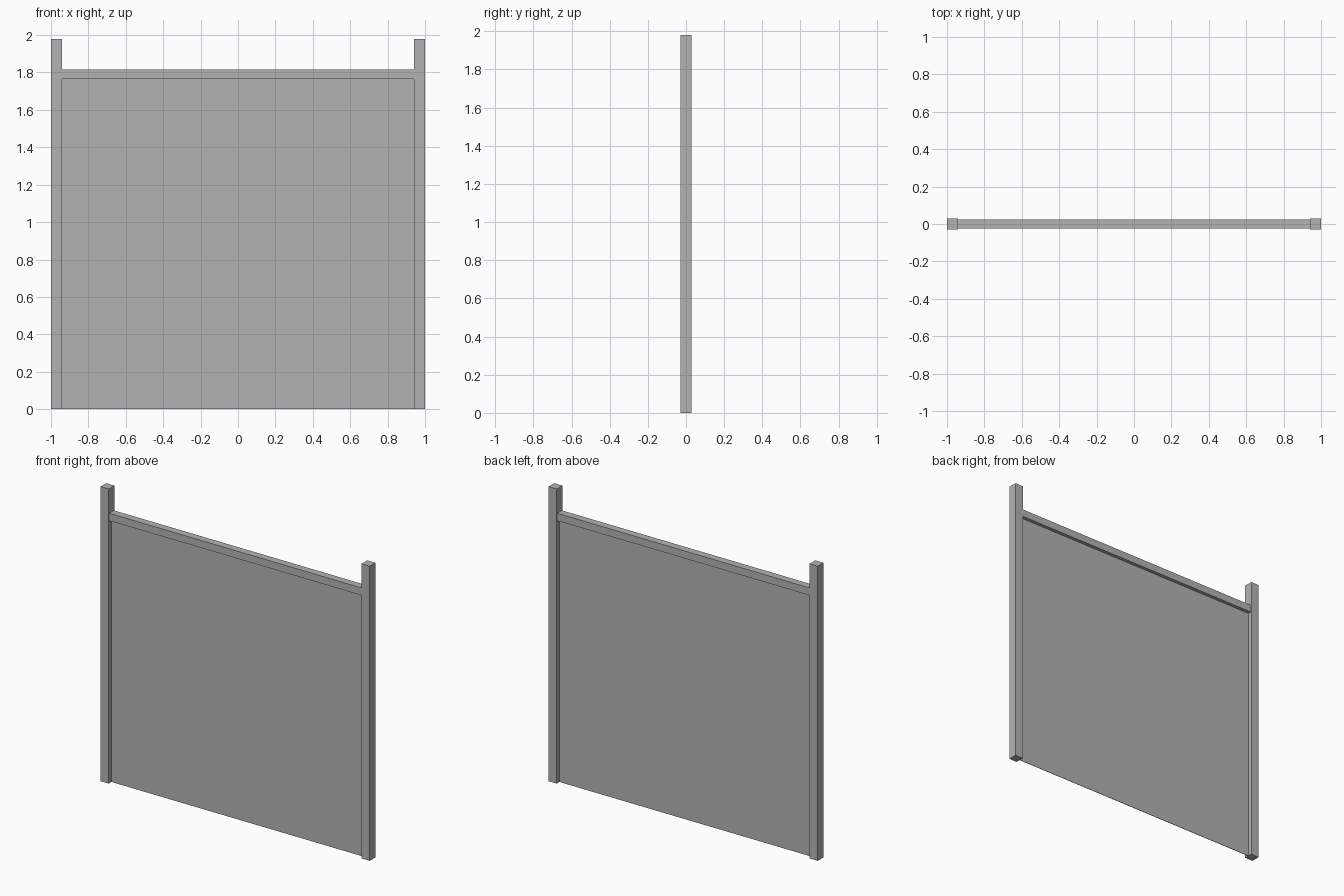
import bpy

cube = bpy.data.objects.get("Cube")
if cube:
    bpy.data.objects.remove(cube, do_unlink=True)

HEIGHT = 1.98
POST = 0.06
RAIL_BOTTOM, RAIL_TOP = 1.765, 1.815
INNER = 1 - POST

grey = bpy.data.materials.new("plain_grey")
grey.use_nodes = True
colour = (0.45, 0.45, 0.45, 1)
grey.diffuse_color = colour
grey.node_tree.nodes["Principled BSDF"].inputs["Base Color"].default_value = colour


def box(name, x, width, depth, bottom, top):
    """Add a box centred on y = 0, between two heights."""
    bpy.ops.mesh.primitive_cube_add(size=1, location=(x, 0, (bottom + top) / 2))
    obj = bpy.context.object
    obj.name = name
    obj.scale = (width, depth, top - bottom)
    bpy.ops.object.transform_apply(location=False, rotation=False, scale=True)
    obj.data.materials.append(grey)
    return obj


# Square posts at both ends
for side, sign in (("left", 1), ("right", -1)):
    box(side + "_post", sign * (1 - POST / 2), POST, POST, 0, HEIGHT)

# Top rail, slightly slimmer than the posts
box("top_rail", 0, 2 * INNER, 0.05, RAIL_BOTTOM, RAIL_TOP)

# Thin sheet hanging between the posts
box("panel", 0, 2 * INNER, 0.003, 0, RAIL_BOTTOM)
